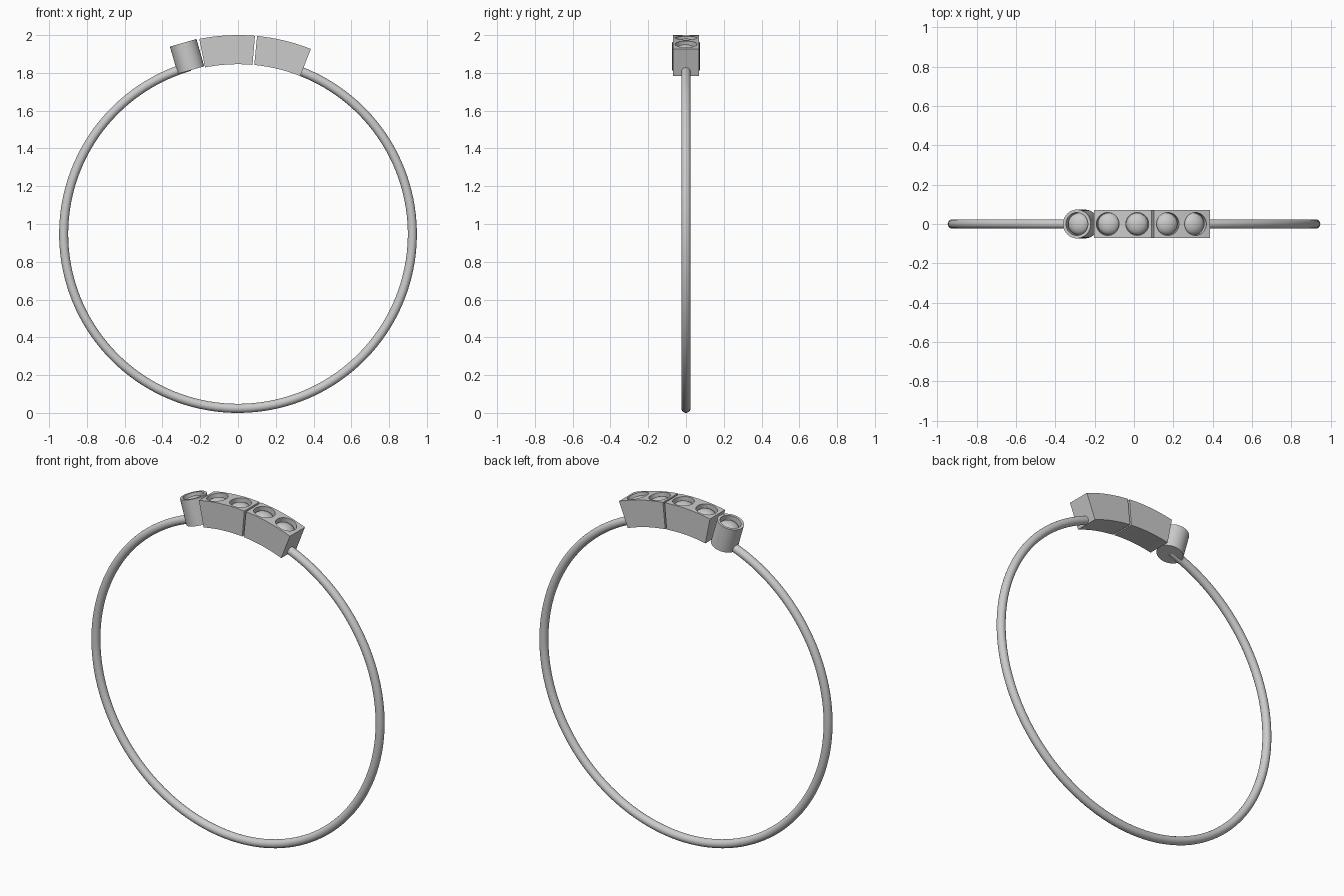
import bpy, bmesh
from math import radians, sin, cos, pi
from mathutils import Matrix, Vector

if "Cube" in bpy.data.objects:
    bpy.data.objects.remove(bpy.data.objects["Cube"])

CZ = 0.947               # ring centre height
R_IN, R_OUT = 0.899, 1.053
HALF_W = 0.07


def polar(r, deg, y=0.0):
    a = radians(deg)
    return Vector((r * sin(a), y, CZ + r * cos(a)))


def finish(name, bm):
    bmesh.ops.recalc_face_normals(bm, faces=bm.faces)
    me = bpy.data.meshes.new(name)
    bm.to_mesh(me)
    bm.free()
    ob = bpy.data.objects.new(name, me)
    bpy.context.collection.objects.link(ob)
    return ob


def smooth(ob):
    bpy.ops.object.select_all(action='DESELECT')
    ob.select_set(True)
    bpy.context.view_layer.objects.active = ob
    bpy.ops.object.shade_smooth_by_angle(angle=radians(35))


def cylinder(name, radius, r0, r1, deg):
    # cylinder whose axis points outward from the ring centre
    bm = bmesh.new()
    m = Matrix.Translation(polar((r0 + r1) / 2, deg)) @ Matrix.Rotation(radians(deg), 4, 'Y')
    bmesh.ops.create_cone(bm, cap_ends=True, segments=48, radius1=radius,
                          radius2=radius, depth=r1 - r0, matrix=m)
    return finish(name, bm)


def arc_block(name, a0, a1, steps=12):
    # curved block with a square cross-section
    bm = bmesh.new()
    loops = []
    for i in range(steps + 1):
        a = a0 + (a1 - a0) * i / steps
        loops.append([bm.verts.new(polar(r, a, y)) for r, y in
                      ((R_IN, -HALF_W), (R_OUT, -HALF_W), (R_OUT, HALF_W), (R_IN, HALF_W))])
    for p, q in zip(loops, loops[1:]):
        for k in range(4):
            n = (k + 1) % 4
            bm.faces.new((p[k], p[n], q[n], q[k]))
    bm.faces.new(loops[0])
    bm.faces.new(loops[-1])
    return finish(name, bm)


def set_gems(holder, angles, hole=0.058):
    # drill a seat for each stone and drop a domed stone into it
    for deg in angles:
        cut = cylinder("seat_cutter", hole, R_OUT - 0.045, R_OUT + 0.05, deg)
        cut.hide_render = True
        mod = holder.modifiers.new("seat", 'BOOLEAN')
        mod.operation = 'DIFFERENCE'
        mod.solver = 'EXACT'
        mod.object = cut
        bpy.context.view_layer.objects.active = holder
        bpy.ops.object.modifier_apply(modifier=mod.name)
        bpy.data.objects.remove(cut)
        bm = bmesh.new()
        m = (Matrix.Translation(polar(R_OUT - 0.04, deg)) @ Matrix.Rotation(radians(deg), 4, 'Y')
             @ Matrix.Diagonal((1, 1, 0.62, 1)))
        bmesh.ops.create_uvsphere(bm, u_segments=32, v_segments=16, radius=0.056, matrix=m)
        smooth(finish("stone", bm))
    smooth(holder)


# band: round wire, open where the settings sit
bm = bmesh.new()
STEPS, SIDES, START, END = 128, 20, 20.5, 344.0
rings = []
for i in range(STEPS + 1):
    a = START + (END - START) * i / STEPS
    rings.append([bm.verts.new(polar(0.923 + 0.024 * cos(t), a, 0.024 * sin(t)))
                  for t in (2 * pi * k / SIDES for k in range(SIDES))])
for p, q in zip(rings, rings[1:]):
    for k in range(SIDES):
        n = (k + 1) % SIDES
        bm.faces.new((p[k], p[n], q[n], q[k]))
bm.faces.new(rings[0])
bm.faces.new(rings[-1])
smooth(finish("band", bm))

# settings: two curved double blocks and one round cup
set_gems(arc_block("middle_setting", -11.2, 4.9), (-7.3, 0.9))
set_gems(arc_block("right_setting", 5.5, 21.5), (9.4, 17.3))
set_gems(cylinder("round_setting", 0.073, 0.903, R_OUT, -16.0), (-16.0,))
